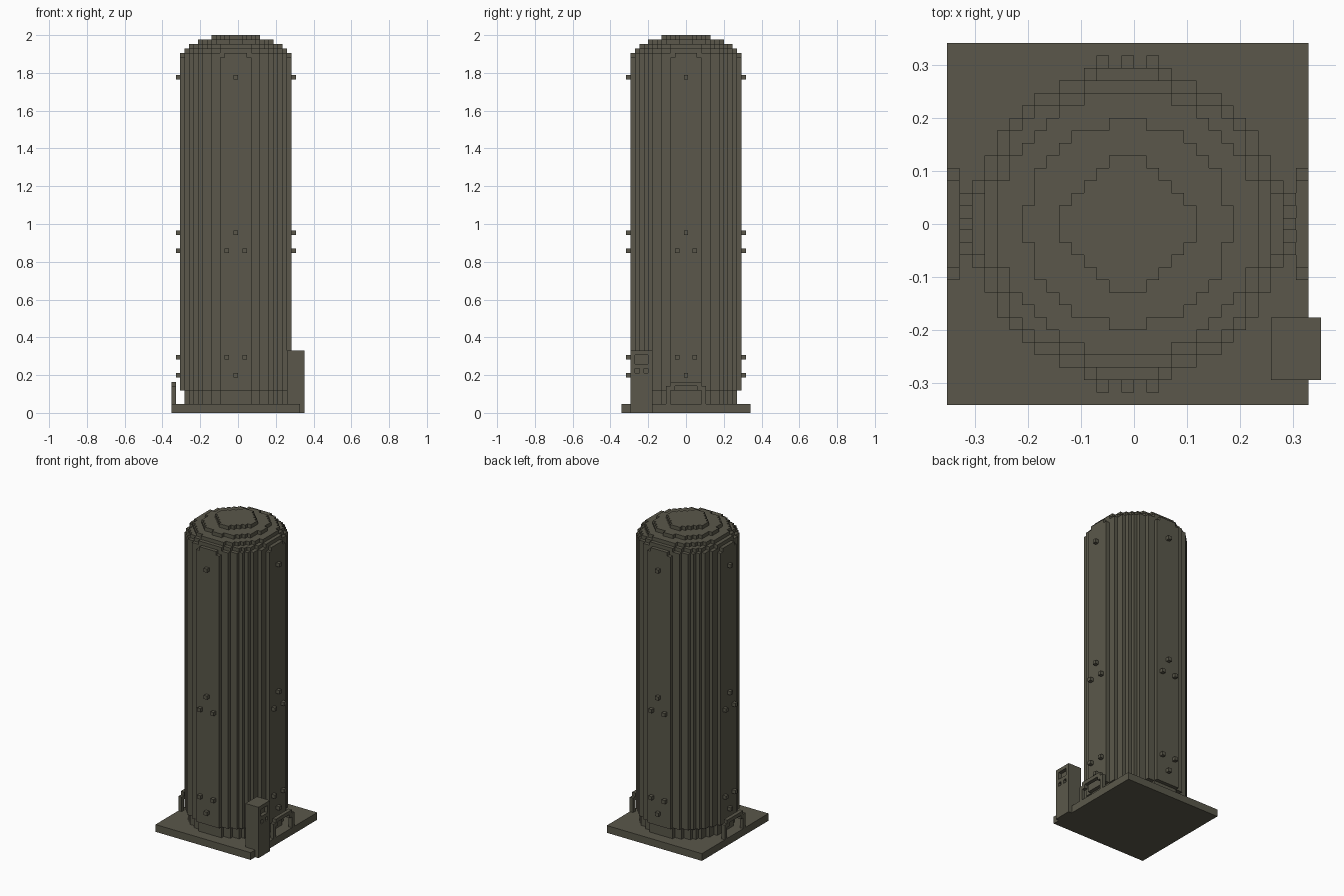
import bpy, bmesh, math
from mathutils import Matrix, Vector

U = 2 / 85        # one block
CX = -0.5         # sideways offset of the tower and base, in blocks

cube = bpy.data.objects.get("Cube")
if cube:
    bpy.data.objects.remove(cube, do_unlink=True)

COLOUR = (0.103, 0.097, 0.069, 1)
olive = bpy.data.materials.new("dark_olive")
olive.diffuse_color = COLOUR
olive.use_nodes = True
olive.node_tree.nodes["Principled BSDF"].inputs["Base Color"].default_value = COLOUR


def finish(name, bm):
    """Scale blocks to units and make the object."""
    bmesh.ops.recalc_face_normals(bm, faces=bm.faces)
    for v in bm.verts:
        v.co = (v.co + Vector((CX, 0, 0))) * U
    mesh = bpy.data.meshes.new(name)
    bm.to_mesh(mesh)
    bm.free()
    mesh.materials.append(olive)
    obj = bpy.data.objects.new(name, mesh)
    bpy.context.collection.objects.link(obj)
    return obj


def boxes(name, spans):
    """One object from axis-aligned boxes given as (low corner, high corner)."""
    bm = bmesh.new()
    for lo, hi in spans:
        lo, hi = Vector(lo), Vector(hi)
        place = Matrix.Translation((lo + hi) / 2) @ Matrix.Diagonal((*(hi - lo), 1))
        bmesh.ops.create_cube(bm, size=1, matrix=place)
    return finish(name, bm)


def prism(bm, points, z0, z1):
    face = bm.faces.new([bm.verts.new((x, y, z0)) for x, y in points])
    out = bmesh.ops.extrude_face_region(bm, geom=[face], use_keep_orig=True)
    for g in out["geom"]:
        if isinstance(g, bmesh.types.BMVert):
            g.co.z = z1


def stepped_disc(name, z0, z1, inside):
    """Disc with a staircase outline; inside(i, j) says which blocks belong."""
    rows = [(j, max(i for i in range(14) if inside(i, abs(j))))
            for j in range(-13, 14) if inside(0, abs(j))]
    right = []
    for j, w in rows:
        if right and right[-1][0] == w + 0.5:
            right[-1] = (w + 0.5, j + 0.5)
        else:
            right += [(w + 0.5, j - 0.5), (w + 0.5, j + 0.5)]
    left = [(-x, y) for x, y in reversed(right)]
    bm = bmesh.new()
    prism(bm, right + left, z0, z1)
    finish(name, bm)


def round_rule(r):
    return lambda i, j: i * i + j * j <= r * r


# Base slab
boxes("base_slab", [((-14.5, -14.5, 0), (14.5, 14.5, 2))])

# Tower: recessed foot, tall shaft and stepped dome
stepped_disc("tower_foot", 2, 5, round_rule(11.6))
stepped_disc("tower_shaft", 5, 80, round_rule(12.5))
for k, r in enumerate((12.29, 11.64, 10.48, 8.1)):
    stepped_disc(f"dome_step_{k + 1}", 80 + k, 81 + k, round_rule(r))
stepped_disc("dome_cap", 84, 85, lambda i, j: i + j <= 6 and max(i, j) <= 5)

# Bolts on the four sides: (sideways position, height)
BOLTS = [(0, 75), (0, 40), (-2, 36), (2, 36), (-2, 12), (2, 12), (0, 8)]
for side, (dx, dy) in {"front": (0, -1), "back": (0, 1), "left": (1, 0), "right": (-1, 0)}.items():
    spans = []
    for s, z in BOLTS:
        x, y = 13 * dx + s * abs(dy), 13 * dy + s * abs(dx)
        spans.append(((x - 0.5, y - 0.5, z), (x + 0.5, y + 0.5, z + 1)))
    boxes(f"{side}_bolts", spans)

# Arched handles standing on the two side edges of the base
OUTER = [(4.5, 2), (4.5, 6), (3.5, 6), (3.5, 7)]
INNER = [(2.5, 6), (2.5, 5), (3.5, 5), (3.5, 2)]
outline = (OUTER + [(-y, z) for y, z in reversed(OUTER)]
           + [(-y, z) for y, z in reversed(INNER)] + INNER)
for name, x in (("left_handle", 13.5), ("right_handle", -14.5)):
    bm = bmesh.new()
    prism(bm, outline, 0, 1)
    for v in bm.verts:
        v.co = (x + v.co.z, v.co.x, v.co.y)
    finish(name, bm)

# Control box with a recessed screen and two recessed buttons
box = boxes("control_box", [((11.5, -12.5, 0), (15.5, -7.5, 14))])
cutter = boxes("recess_cutter", [((14.5, -11.5, 11), (16.5, -8.5, 13)),
                                 ((14.5, -11.5, 9), (16.5, -10.5, 10)),
                                 ((14.5, -9.5, 9), (16.5, -8.5, 10))])
cutter.hide_render = True
mod = box.modifiers.new("recesses", 'BOOLEAN')
mod.operation = 'DIFFERENCE'
mod.solver = 'EXACT'
mod.object = cutter
bpy.context.view_layer.objects.active = box
bpy.ops.object.modifier_apply(modifier=mod.name)
bpy.data.objects.remove(cutter, do_unlink=True)
